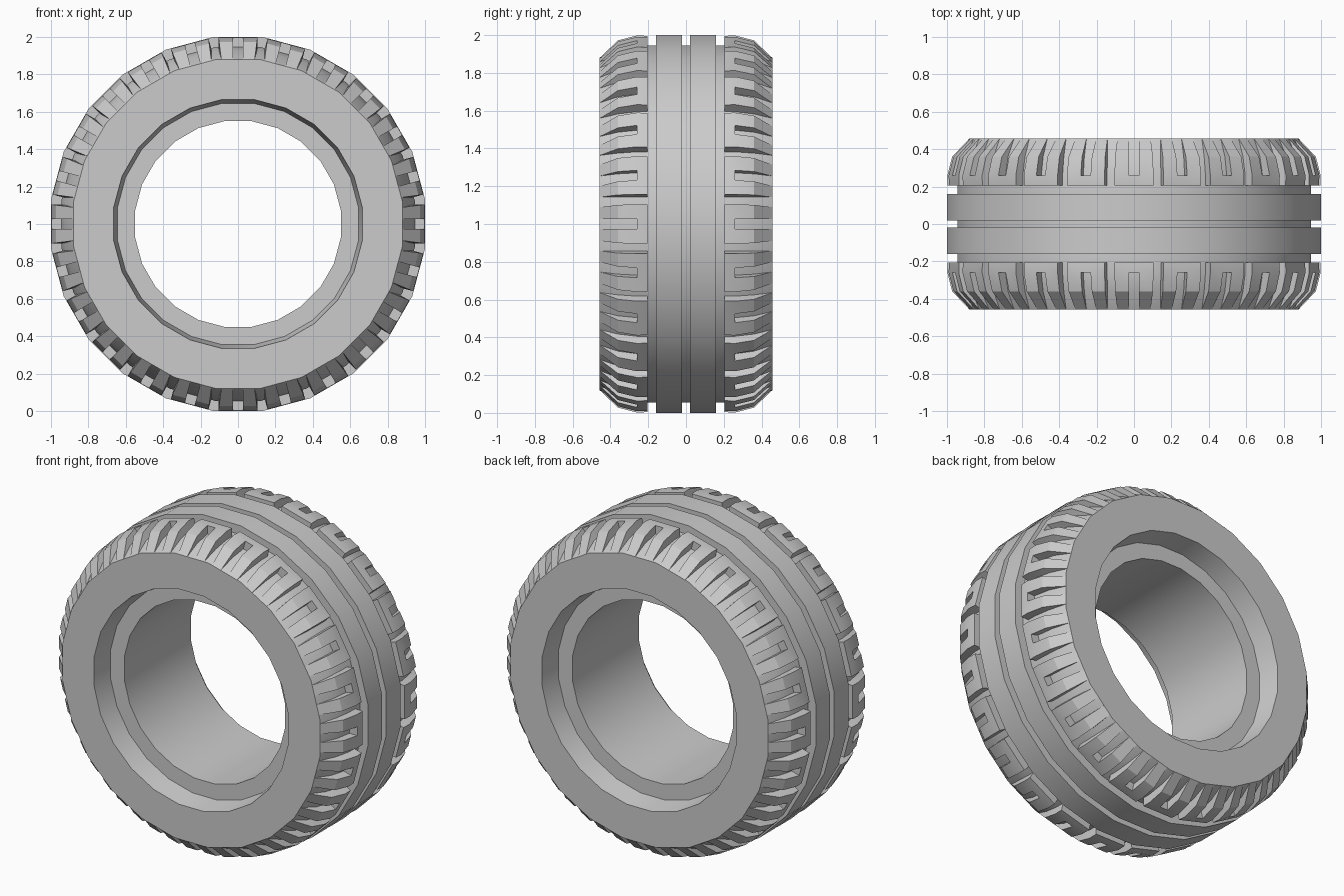
import bpy
import bmesh
import math

cube = bpy.data.objects.get("Cube")
if cube:
    bpy.data.objects.remove(cube)

SIDES = 24
STEP = math.tau / SIDES
HALF = STEP / 2
SLOT = 0.027          # half width of the tread slots
CENTRE_Z = 1.0

rubber = bpy.data.materials.new("grey rubber")
rubber.use_nodes = True
GREY = (0.6, 0.6, 0.6, 1)
rubber.diffuse_color = GREY
rubber.node_tree.nodes["Principled BSDF"].inputs["Base Color"].default_value = GREY


def place(t, y, r, angle):
    """Point at height r and sideways offset t on the wheel facet facing angle."""
    c, s = math.cos(angle), math.sin(angle)
    return (r * s + t * c, y, CENTRE_Z + r * c - t * s)


def finish(bm, name):
    bmesh.ops.recalc_face_normals(bm, faces=bm.faces)
    mesh = bpy.data.meshes.new(name)
    bm.to_mesh(mesh)
    bm.free()
    obj = bpy.data.objects.new(name, mesh)
    bpy.context.collection.objects.link(obj)
    mesh.materials.append(rubber)
    bpy.ops.object.select_all(action='DESELECT')
    obj.select_set(True)
    bpy.context.view_layer.objects.active = obj
    bpy.ops.object.shade_smooth_by_angle(angle=math.radians(24))
    return obj


# Tire carcass: half section as (y, radius), mirrored and revolved
half = [(0.02, 0.945), (0.02, 1.0), (0.16, 1.0), (0.16, 0.945),
        (0.26, 0.945), (0.36, 0.925), (0.457, 0.88),
        (0.457, 0.665), (0.325, 0.645), (0.325, 0.55)]
section = half + [(-y, r) for y, r in reversed(half)]
bm = bmesh.new()
rings = []
for i in range(SIDES):
    angle = (i + 0.5) * STEP
    rings.append([bm.verts.new(place(0, y, r / math.cos(HALF), angle))
                  for y, r in section])
n = len(section)
for i in range(SIDES):
    a, b = rings[i], rings[(i + 1) % SIDES]
    for j in range(n):
        k = (j + 1) % n
        bm.faces.new((a[j], a[k], b[k], b[j]))
finish(bm, "tire_body")

# Shoulder tread: one U-shaped block per facet, rows as (y, top, floor)
rows = [(0.205, 0.996, 0.945), (0.26, 0.998, 0.945),
        (0.36, 0.972, 0.925), (0.457, 0.88, 0.88)]
bm = bmesh.new()
for i in range(SIDES):
    angle = i * STEP
    grid, floor = [], {}
    for y, top, low in rows:
        w = top * math.tan(HALF) - SLOT
        line = []
        for t in (-w, -SLOT, SLOT, w):
            v = bm.verts.new(place(t, y, top, angle))
            floor[v] = place(t, y, low, angle)
            line.append(v)
        grid.append(line)
    # Top surface, leaving the middle column open as a blind slot
    tops = []
    for j in range(3):
        for k in range(3):
            if k != 1 or j == 0:
                tops.append(bm.faces.new((grid[j][k], grid[j][k + 1],
                                          grid[j + 1][k + 1], grid[j + 1][k])))
    # Walls down to the slot floor
    rim = {e for f in tops for e in f.edges if e.is_boundary}
    low_verts = {}
    for e in rim:
        for v in e.verts:
            if v not in low_verts:
                low_verts[v] = bm.verts.new(floor[v])
    for e in rim:
        p, q = e.verts
        bm.faces.new((p, q, low_verts[q], low_verts[p]))
bmesh.ops.remove_doubles(bm, verts=bm.verts, dist=0.0005)
blocks = finish(bm, "shoulder_tread")
mirror = blocks.modifiers.new("Mirror", 'MIRROR')
mirror.use_axis = (False, True, False)
mirror.use_mirror_merge = False
